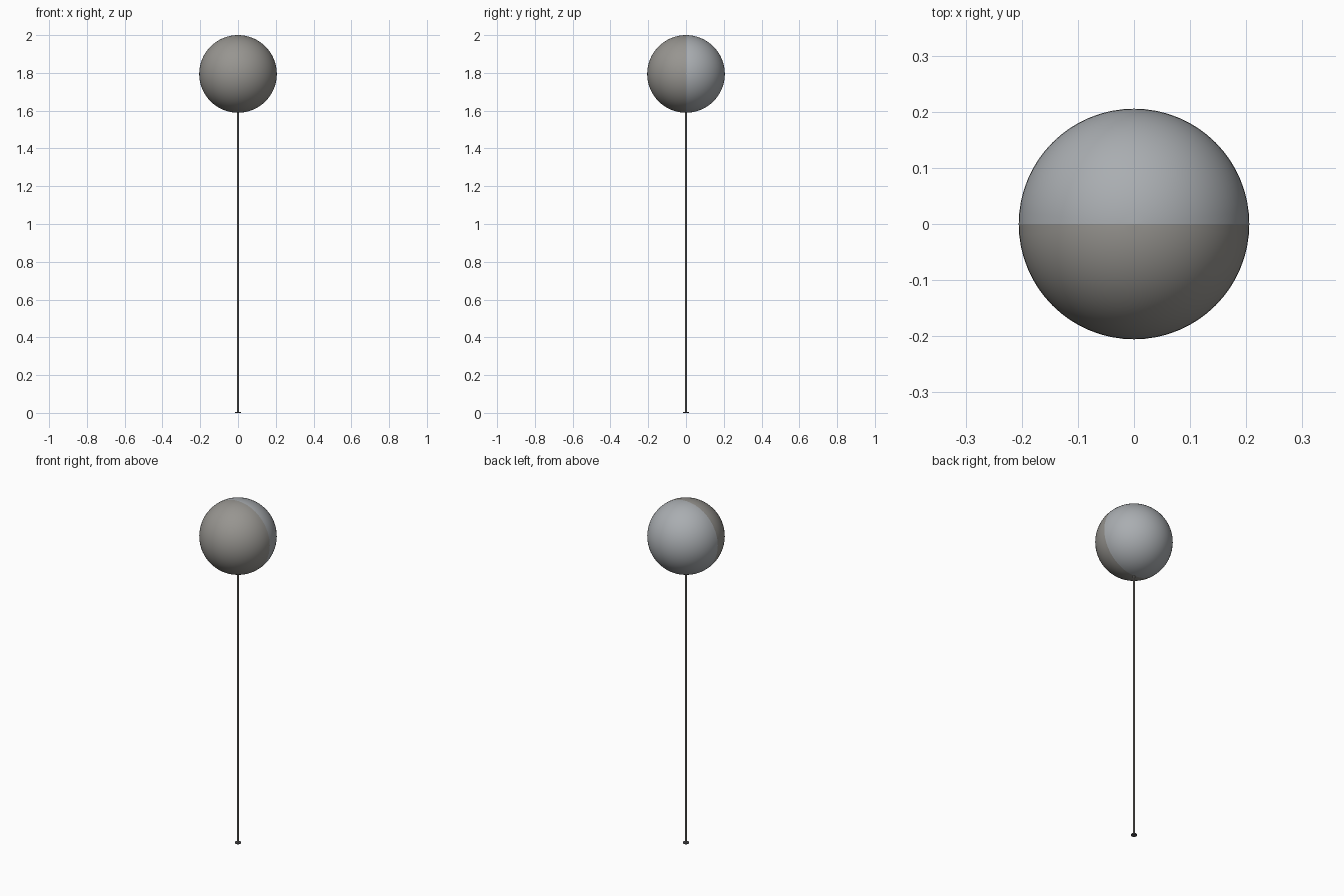
import bpy, bmesh, math
from mathutils import Vector

if "Cube" in bpy.data.objects:
    bpy.data.objects.remove(bpy.data.objects["Cube"])

R, CZ = 0.2055, 1.7945


def material(name, rgb):
    m = bpy.data.materials.new(name)
    m.diffuse_color = (*rgb, 1)
    m.use_nodes = True
    m.node_tree.nodes["Principled BSDF"].inputs["Base Color"].default_value = m.diffuse_color
    return m


warm = material("warm_grey", (0.31, 0.30, 0.28))
cool = material("cool_grey", (0.40, 0.42, 0.44))
dark = material("dark_grey", (0.10, 0.10, 0.11))


def smooth(ob, mat):
    ob.data.materials.append(mat)
    bpy.ops.object.select_all(action='DESELECT')
    ob.select_set(True)
    bpy.context.view_layer.objects.active = ob
    bpy.ops.object.shade_smooth_by_angle(angle=math.radians(35))


def half_ball(name, side, mat):
    # sphere cut at y = 0, keeping the half on the given side
    bm = bmesh.new()
    bmesh.ops.create_uvsphere(bm, u_segments=64, v_segments=32, radius=R)
    bmesh.ops.bisect_plane(bm, geom=bm.verts[:] + bm.edges[:] + bm.faces[:],
                           dist=1e-5, plane_co=Vector(), plane_no=(0, side, 0),
                           clear_inner=True)
    me = bpy.data.meshes.new(name)
    bm.to_mesh(me)
    bm.free()
    ob = bpy.data.objects.new(name, me)
    bpy.context.collection.objects.link(ob)
    ob.location.z = CZ
    smooth(ob, mat)


def cylinder(name, r, z0, z1, mat):
    bpy.ops.mesh.primitive_cylinder_add(vertices=32, radius=r, depth=z1 - z0,
                                        location=(0, 0, (z0 + z1) / 2))
    ob = bpy.context.object
    ob.name = name
    smooth(ob, mat)


# Two-tone ball
half_ball("ball_front_half", -1, warm)
half_ball("ball_back_half", 1, cool)

# Thin stick with a small foot disc
cylinder("stick", 0.004, 0.004, CZ - R + 0.004, warm)
cylinder("foot", 0.016, 0.0, 0.006, dark)
